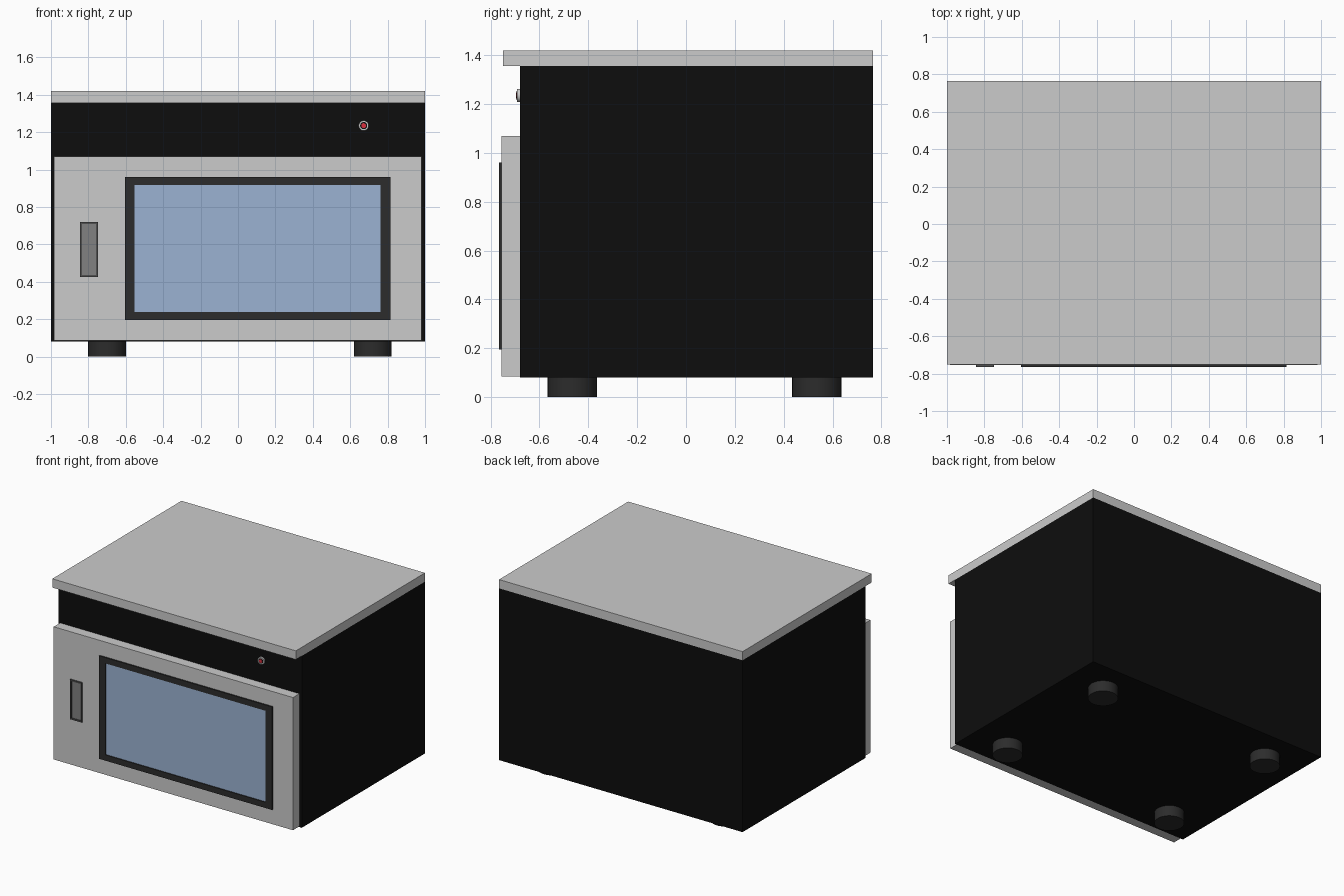
import bpy, math

if "Cube" in bpy.data.objects:
    bpy.data.objects.remove(bpy.data.objects["Cube"])


def paint(ob, name, rgb):
    mat = bpy.data.materials.get(name) or bpy.data.materials.new(name)
    mat.diffuse_color = (*rgb, 1)
    mat.use_nodes = True
    mat.node_tree.nodes["Principled BSDF"].inputs["Base Color"].default_value = mat.diffuse_color
    ob.data.materials.append(mat)


def mesh_object(name, verts, faces):
    me = bpy.data.meshes.new(name)
    me.from_pydata(verts, [], faces)
    ob = bpy.data.objects.new(name, me)
    bpy.context.collection.objects.link(ob)
    return ob


def box(name, x, y, z):
    bpy.ops.mesh.primitive_cube_add(size=1)
    ob = bpy.context.object
    ob.name = name
    ob.location = [(a + b) / 2 for a, b in (x, y, z)]
    ob.scale = [b - a for a, b in (x, y, z)]
    bpy.ops.object.transform_apply(location=True, rotation=True, scale=True)
    return ob


def frame(name, x, z, y, wx, wz):
    """Rectangular ring facing -y, with border widths wx and wz."""
    loops = []
    for yy in y:
        for i in (0, 1):
            x0, x1 = x[0] + wx * i, x[1] - wx * i
            z0, z1 = z[0] + wz * i, z[1] - wz * i
            loops += [(x0, yy, z0), (x1, yy, z0), (x1, yy, z1), (x0, yy, z1)]
    faces = []
    for k in range(4):
        n = (k + 1) % 4
        for a, b in ((0, 4), (4, 12), (12, 8), (8, 0)):
            faces.append((a + k, a + n, b + n, b + k))
    return mesh_object(name, loops, faces)


def cylinder(name, radius, depth, loc, rot=(0, 0, 0)):
    bpy.ops.mesh.primitive_cylinder_add(vertices=32, radius=radius, depth=depth,
                                        location=loc, rotation=rot)
    ob = bpy.context.object
    ob.name = name
    bpy.ops.object.shade_smooth_by_angle()
    return ob


BLACK, DARK = (0.004, 0.004, 0.004), (0.025, 0.025, 0.025)

# Cabinet, overhanging lid and door
paint(box("cabinet", (-1, 1), (-0.68, 0.765), (0.08, 1.355)), "black", BLACK)
box("lid", (-1, 1), (-0.75, 0.765), (1.355, 1.42))
box("door", (-0.985, 0.98), (-0.755, -0.68), (0.085, 1.07))

# Door window
paint(frame("window_frame", (-0.605, 0.815), (0.195, 0.96), (-0.765, -0.75), 0.052, 0.043),
      "dark", DARK)
paint(box("window_glass", (-0.56, 0.77), (-0.758, -0.75), (0.23, 0.925)), "glass", (0.33, 0.45, 0.65))

# Handle plate
paint(frame("handle_rim", (-0.845, -0.748), (0.425, 0.72), (-0.765, -0.75), 0.011, 0.011),
      "rim", (0.08, 0.08, 0.08))
paint(box("handle_recess", (-0.838, -0.755), (-0.758, -0.75), (0.432, 0.713)),
      "handle_grey", (0.22, 0.22, 0.22))

# Indicator lamp on the control strip
turn = (math.pi / 2, 0, 0)
cylinder("lamp_bezel", 0.027, 0.016, (0.672, -0.684, 1.235), turn)
paint(cylinder("lamp_gap", 0.019, 0.018, (0.672, -0.684, 1.235), turn), "black", BLACK)
paint(cylinder("lamp", 0.013, 0.022, (0.672, -0.684, 1.235), turn), "red", (0.7, 0.03, 0.05))

# Feet
for fb, y in (("front", -0.465), ("back", 0.535)):
    for side, x in (("left", -0.70), ("right", 0.72)):
        paint(cylinder(f"{fb}_{side}_foot", 0.101, 0.08, (x, y, 0.04)), "dark", DARK)
